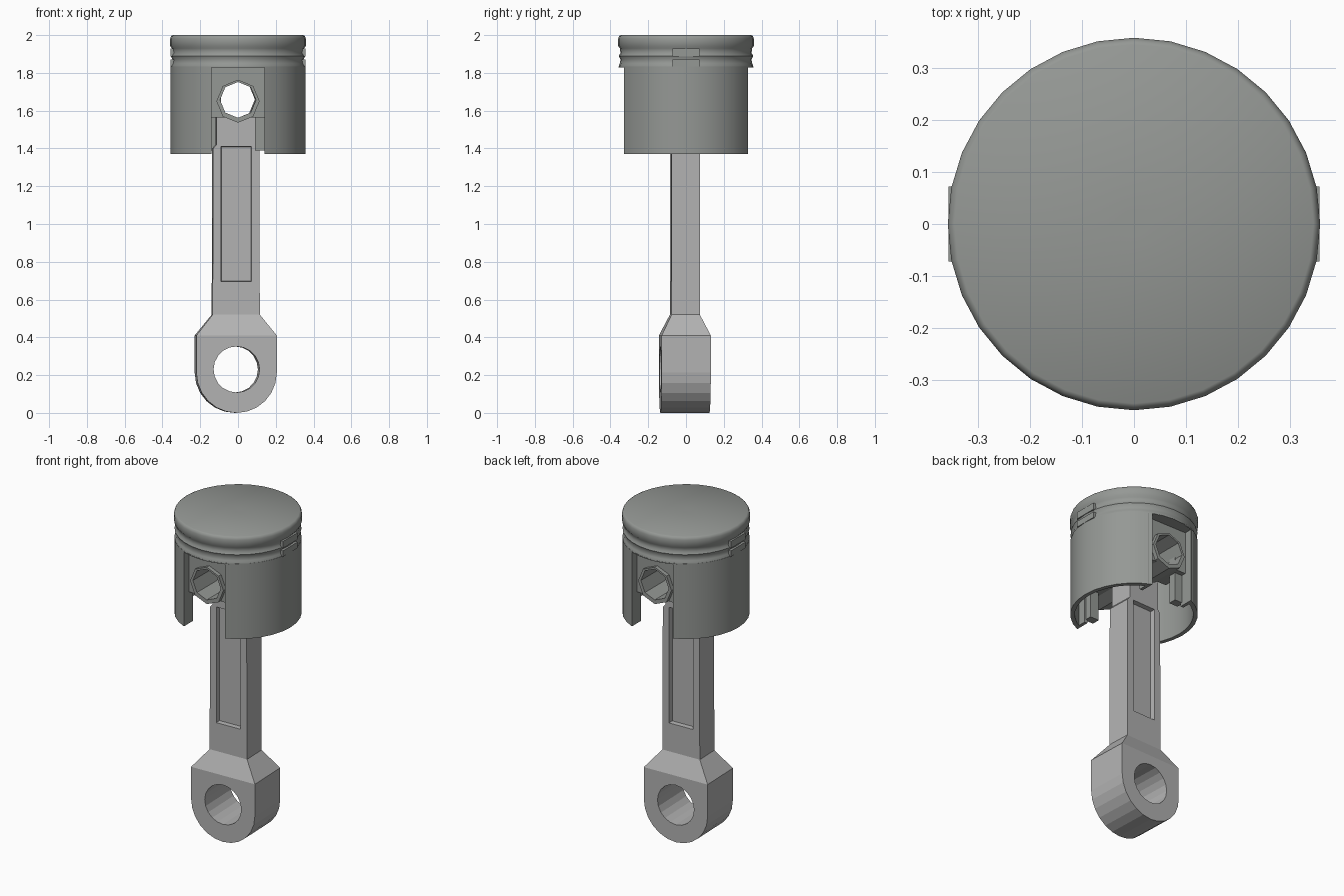
import bpy, bmesh, math
from math import sin, cos, pi, radians
from mathutils import Matrix

if "Cube" in bpy.data.objects:
    bpy.data.objects.remove(bpy.data.objects["Cube"])


def material(name, col):
    m = bpy.data.materials.new(name)
    m.diffuse_color = (*col, 1)
    m.use_nodes = True
    m.node_tree.nodes["Principled BSDF"].inputs["Base Color"].default_value = m.diffuse_color
    return m


DARK = material("dark_metal", (0.30, 0.315, 0.30))
STEEL = material("rod_metal", (0.45, 0.45, 0.45))


def finish(bm, name, smooth=None, mat=DARK):
    bmesh.ops.remove_doubles(bm, verts=bm.verts, dist=1e-5)
    bmesh.ops.recalc_face_normals(bm, faces=bm.faces)
    me = bpy.data.meshes.new(name)
    bm.to_mesh(me)
    bm.free()
    me.materials.append(mat)
    if smooth:
        me.shade_smooth()
        me.set_sharp_from_angle(angle=radians(smooth))
    ob = bpy.data.objects.new(name, me)
    bpy.context.collection.objects.link(ob)
    return ob


def lathe(name, profile, closed, seg=32):
    bm = bmesh.new()
    rings = [[bm.verts.new((r * cos(2 * pi * i / seg), r * sin(2 * pi * i / seg), z))
              for i in range(seg)] for r, z in profile]
    pairs = list(zip(rings, rings[1:]))
    if closed:
        pairs.append((rings[-1], rings[0]))
    else:
        bm.faces.new(rings[0])
        bm.faces.new(rings[-1])
    for a, b in pairs:
        for i in range(seg):
            j = (i + 1) % seg
            bm.faces.new((a[i], a[j], b[j], b[i]))
    return finish(bm, name, 50)


def prism(name, pts, y0, y1, mat=DARK):
    # extrude an x/z outline along y
    bm = bmesh.new()
    f = bm.faces.new([bm.verts.new((x, y0, z)) for x, z in pts])
    ext = bmesh.ops.extrude_face_region(bm, geom=[f])['geom']
    bmesh.ops.translate(bm, vec=(0, y1 - y0, 0),
                        verts=[v for v in ext if isinstance(v, bmesh.types.BMVert)])
    if not any(len(g.verts) == len(pts) and abs(g.calc_center_median().y - y0) < 1e-6
               for g in bm.faces):
        bm.faces.new([v for v in bm.verts if abs(v.co.y - y0) < 1e-6])
    return finish(bm, name, None, mat)


def hull(name, pts, mat=STEEL):
    bm = bmesh.new()
    bmesh.ops.convex_hull(bm, input=[bm.verts.new(p) for p in pts])
    bmesh.ops.dissolve_limit(bm, angle_limit=0.01, verts=bm.verts, edges=bm.edges)
    return finish(bm, name, None, mat)


def rect(x, y, z):
    return [(sx * x, sy * y, z) for sx in (-1, 1) for sy in (-1, 1)]


def box(name, x0, x1, y0, y1, z0, z1):
    return prism(name, [(x0, z0), (x1, z0), (x1, z1), (x0, z1)], y0, y1)


def circle(r, z, n, start=0.0, sweep=2 * pi):
    full = abs(sweep - 2 * pi) < 1e-6
    return [(r * cos(start + sweep * i / n), z + r * sin(start + sweep * i / n))
            for i in range(n if full else n + 1)]


def boolean(ob, cutters):
    for c in cutters:
        m = ob.modifiers.new("cut", 'BOOLEAN')
        m.operation, m.object, m.solver = 'DIFFERENCE', c, 'EXACT'
    dg = bpy.context.evaluated_depsgraph_get()
    me = bpy.data.meshes.new_from_object(ob.evaluated_get(dg))
    ob.modifiers.clear()
    ob.data = me
    for c in cutters:
        bpy.data.objects.remove(c)
    return ob


# piston crown with two shallow ring grooves
lathe("piston_crown", [
    (0.02, 2.0), (0.346, 2.0), (0.354, 1.995), (0.359, 1.982), (0.359, 1.942),
    (0.350, 1.93), (0.347, 1.905), (0.356, 1.89),
    (0.347, 1.872), (0.350, 1.85), (0.356, 1.84), (0.356, 1.828), (0.02, 1.828)], False)

# bridges across the two grooves on both sides
for s, side in ((1, "right"), (-1, "left")):
    x = sorted((s * 0.32, s * 0.358))
    for z0, z1, k in ((1.835, 1.872, "lower"), (1.888, 1.93, "upper")):
        box(f"groove_bridge_{side}_{k}", x[0], x[1], -0.072, 0.072, z0, z1)

# thin skirt, open at front and back
skirt = lathe("piston_skirt", [(0.357, 1.835), (0.357, 1.37), (0.332, 1.37), (0.332, 1.835)], True)
boolean(skirt, [box("slot", -0.14, 0.14, -0.5, 0.5, 1.2, 1.829)])

# pin bosses, backing plates and the walls along the skirt ends
for s, side in ((-1, "front"), (1, "back")):
    def span(a, b):
        return sorted((s * a, s * b))
    p = box("pin_plate_" + side, -0.14, 0.14, *span(0.11, 0.28), 1.565, 1.83)
    boolean(p, [prism("hole", circle(0.095, 1.657, 8), -0.5, 0.5)])
    b = prism("pin_boss_" + side, circle(0.114, 1.65, 8), *span(0.09, 0.305))
    boolean(b, [prism("hole", circle(0.095, 1.657, 8), -0.5, 0.5)])
    for t, k in ((-1, "left"), (1, "right")):
        x = sorted((t * 0.14, t * 0.16))
        box(f"skirt_end_{side}_{k}", x[0], x[1], *span(0.24, 0.318), 1.37, 1.83)
    x = sorted((-s * 0.09, -s * 0.15))
    box("skirt_flange_" + side, x[0], x[1], *span(0.2, 0.25), 1.39, 1.83)

# connecting rod: shank with small end
outline = [(0.125, 0.52), (0.122, 1.4), (0.105, 1.42), (0.105, 1.59)]
outline += circle(0.125, 1.66, 8, radians(-20), radians(220))
outline += [(-0.105, 1.59), (-0.105, 1.42), (-0.122, 1.4), (-0.125, 0.52)]
shank = prism("rod_shank", outline, -0.075, 0.075, STEEL)
cuts = [prism("hole", circle(0.104, 1.66, 8), -0.5, 0.5, STEEL)]
for s in (-1, 1):
    # recessed panel with slightly sloped sides
    pts = []
    for y, g in ((0.045, -0.002), (0.076, 0.0)):
        pts += [(x, s * y, z) for x in (-0.08 - g, 0.08 + g) for z in (0.695 - g, 1.41 + g)]
    cuts.append(hull("panel", pts))
boolean(shank, cuts)

# flare between shank and big end
flare = hull("rod_flare", rect(0.125, 0.075, 0.52) + rect(0.213, 0.13, 0.41))

# big end with crank bore
arc = circle(0.213, 0.213, 12, pi, pi)
big = prism("rod_big_end", [(-0.213, 0.41)] + arc + [(0.213, 0.41)], -0.13, 0.13, STEEL)
boolean(big, [prism("bore", circle(0.122, 0.23, 20), -0.5, 0.5, STEEL)])

# the rod sits slightly turned and offset in the piston
turn = Matrix.Translation((-0.012, -0.006, 0)) @ Matrix.Rotation(radians(2), 4, 'Z')
for ob in (shank, flare, big):
    ob.data.transform(turn)
